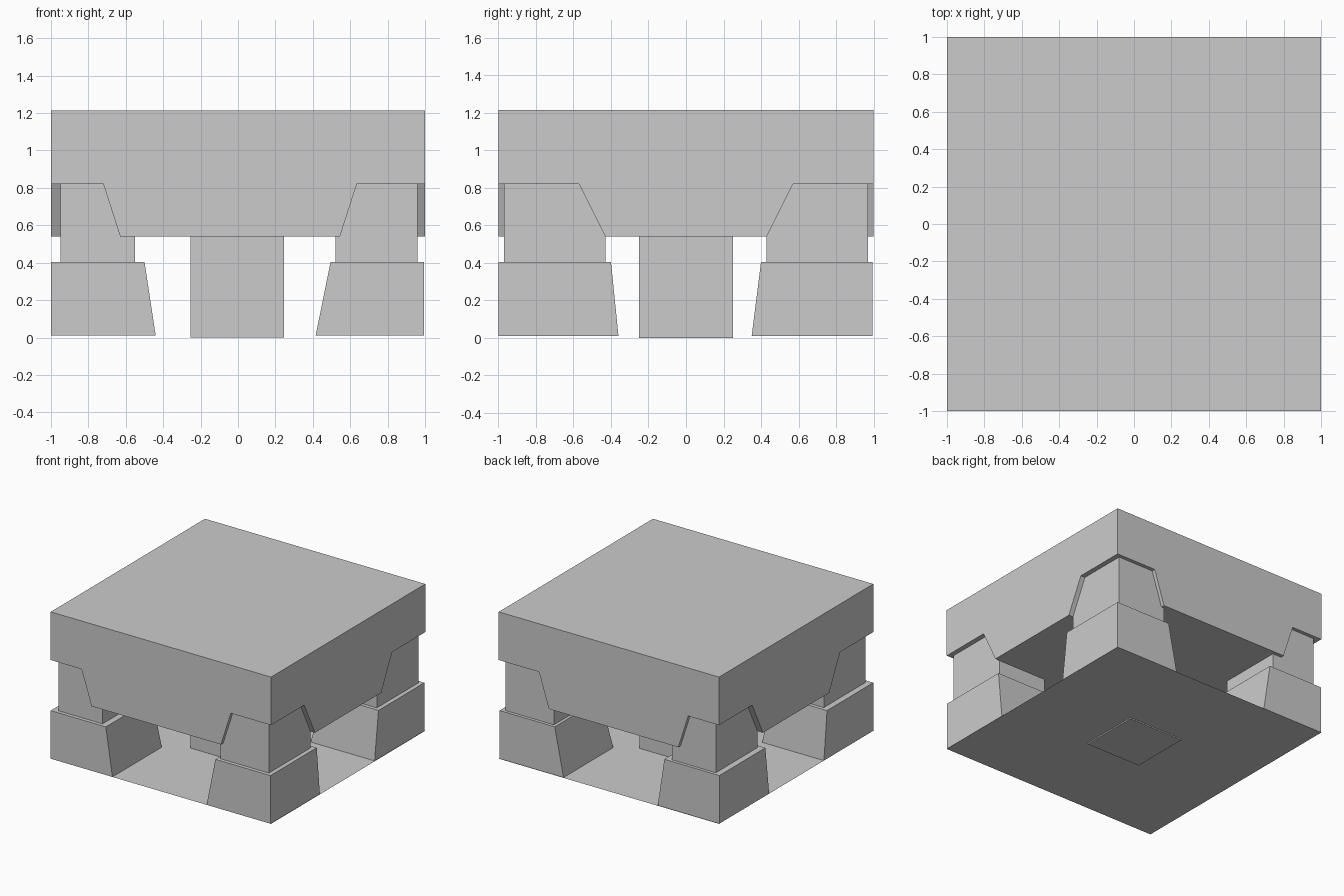
import bpy, bmesh

if "Cube" in bpy.data.objects:
    bpy.data.objects.remove(bpy.data.objects["Cube"])


def frustum(name, bottom, top, z0, z1):
    """Block between two rectangles (x0, x1, y0, y1) at heights z0 and z1."""
    bm = bmesh.new()
    rings = []
    for (x0, x1, y0, y1), z in ((bottom, z0), (top, z1)):
        corners = ((x0, y0), (x1, y0), (x1, y1), (x0, y1))
        rings.append([bm.verts.new((x, y, z)) for x, y in corners])
    lower, upper = rings
    bm.faces.new(lower)
    bm.faces.new(upper)
    for i in range(4):
        j = (i + 1) % 4
        bm.faces.new((lower[i], lower[j], upper[j], upper[i]))
    bmesh.ops.recalc_face_normals(bm, faces=bm.faces)
    mesh = bpy.data.meshes.new(name)
    bm.to_mesh(mesh)
    bm.free()
    obj = bpy.data.objects.new(name, mesh)
    bpy.context.collection.objects.link(obj)
    return obj


def box(name, rect, z0, z1):
    return frustum(name, rect, rect, z0, z1)


def span(a, b):
    return min(a, b), max(a, b)


# Thin floor sheet and central post
bpy.ops.mesh.primitive_plane_add(size=2, location=(0, 0, 0.01))
bpy.context.object.name = "floor_sheet"
box("center_post", (-0.255, 0.245, -0.25, 0.25), 0, 0.54)

# Heavy top slab
slab = box("top_slab", (-1, 1, -1, 1), 0.54, 1.215)

# Per side: foot outer, foot inner low/high, pillar outer/inner, notch low/high
x_sides = {"left": (-1, -0.44, -0.50, -0.95, -0.55, -0.63, -0.72),
           "right": (0.995, 0.415, 0.495, 0.96, 0.52, 0.545, 0.635)}
y_sides = {"front": (-1, -0.36, -0.40, -0.97, -0.43, -0.43, -0.57),
           "back": (0.995, 0.35, 0.40, 0.97, 0.43, 0.43, 0.57)}

for yn, y in y_sides.items():
    for xn, x in x_sides.items():
        corner = f"{yn}_{xn}"
        # Sloped foot and the pillar standing on it
        frustum(f"{corner}_foot",
                span(x[0], x[1]) + span(y[0], y[1]),
                span(x[0], x[2]) + span(y[0], y[2]), 0.01, 0.405)
        box(f"{corner}_pillar", span(x[3], x[4]) + span(y[3], y[4]), 0.40, 0.82)

        # Sloped corner notch in the slab, extended below its underside
        dx, dy = x[5] - x[6], y[5] - y[6]
        ox, oy = (1.2 if x[0] > 0 else -1.2), (1.2 if y[0] > 0 else -1.2)
        cutter = frustum("notch_cutter",
                         span(ox, x[5] + dx) + span(oy, y[5] + dy),
                         span(ox, x[6]) + span(oy, y[6]), 0.26, 0.82)
        cutter.hide_render = True
        mod = slab.modifiers.new("notch", "BOOLEAN")
        mod.operation = "DIFFERENCE"
        mod.solver = "EXACT"
        mod.object = cutter
        bpy.context.view_layer.objects.active = slab
        bpy.ops.object.modifier_apply(modifier=mod.name)
        bpy.data.objects.remove(cutter)
